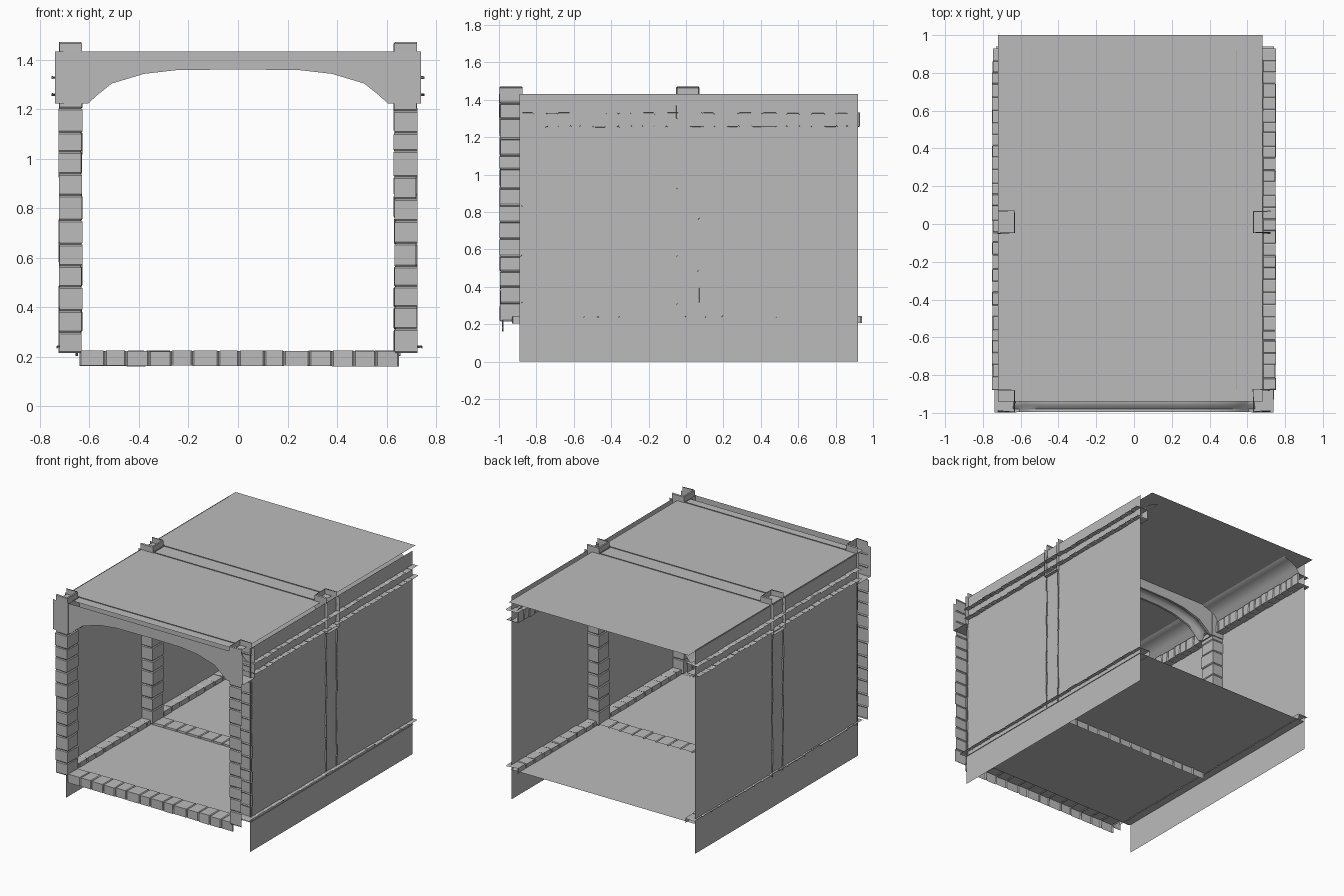
import bpy
import bmesh
import random
from mathutils import Vector

random.seed(4)
cube = bpy.data.objects.get("Cube")
if cube:
    bpy.data.objects.remove(cube, do_unlink=True)

stone = bpy.data.materials.new("grey_stone")
stone.use_nodes = True
GREY = (0.5, 0.5, 0.5, 1)
stone.diffuse_color = GREY
stone.node_tree.nodes["Principled BSDF"].inputs["Base Color"].default_value = GREY


def sheet(name, rows, smooth=False):
    """Skin a grid of points given as rows of equal length."""
    bm = bmesh.new()
    grid = [[bm.verts.new(p) for p in row] for row in rows]
    for r0, r1 in zip(grid, grid[1:]):
        for i in range(len(r0) - 1):
            bm.faces.new((r0[i], r0[i + 1], r1[i + 1], r1[i]))
    bmesh.ops.recalc_face_normals(bm, faces=bm.faces)
    mesh = bpy.data.meshes.new(name)
    bm.to_mesh(mesh)
    bm.free()
    mesh.materials.append(stone)
    obj = bpy.data.objects.new(name, mesh)
    bpy.context.collection.objects.link(obj)
    if smooth:
        bpy.ops.object.select_all(action='DESELECT')
        obj.select_set(True)
        bpy.context.view_layer.objects.active = obj
        bpy.ops.object.shade_smooth_by_angle(angle=0.7)
    return obj


def bricks(name, profile, anchor, start, end, count, place, wobble=0.003):
    """Sweep an open profile as a row of worn bricks with recessed joints."""
    a = Vector(anchor)
    step = (end - start) / count
    cuts = [start + step * (i + (random.uniform(-0.12, 0.12) if 0 < i < count else 0))
            for i in range(count + 1)]
    rows = []
    for t0, t1 in zip(cuts, cuts[1:]):
        shift = [Vector((random.uniform(-wobble, wobble), random.uniform(-wobble, wobble)))
                 for _ in profile]
        for t, inset in ((t0, 0.006), (t0 + 0.006, 0), (t1 - 0.006, 0), (t1, 0.006)):
            row = []
            for p, s in zip(profile, shift):
                d = a - Vector(p)
                q = Vector(p) + s + (d.normalized() * inset if d.length else d)
                row.append(place(q.x, q.y, t))
            rows.append(row)
    return sheet(name, rows)


# Thin shell panels
for side, label in ((-1, "right"), (1, "left")):
    x = side * 0.715
    sheet(label + "_wall", [[(x, -0.89, 0), (x, 0.92, 0)], [(x, -0.89, 1.43), (x, 0.92, 1.43)]])
sheet("floor", [[(-0.71, -0.89, 0.21), (0.72, -0.89, 0.21)], [(-0.71, 0.92, 0.21), (0.72, 0.92, 0.21)]])
sheet("ceiling", [[(-0.72, -0.94, 1.427), (0.68, -0.94, 1.427)], [(-0.72, 1, 1.427), (0.68, 1, 1.427)]])

# Half outline of the arch opening, from the crown to the springing
HALF = [(0, 1.36), (0.25, 1.357), (0.38, 1.342), (0.51, 1.303), (0.57, 1.255), (0.605, 1.222), (0.64, 1.222)]
OUTLINE = [(-x, z) for x, z in reversed(HALF[1:])] + HALF

# Two stone frames: pillars, capitals, arch and threshold
for y0, label in ((-0.995, "front"), (-0.05, "middle")):
    y1 = y0 + 0.12
    for side, hand in ((-1, "right"), (1, "left")):
        bricks(f"{label}_{hand}_pillar",
               [(0.722, y0), (0.63, y0), (0.63, y1), (0.722, y1)], (0.722, (y0 + y1) / 2),
               0.215, 1.47, 14, lambda u, v, t, s=side: (s * u, v, t))
        # Capital, open at the back like the pillar
        cap = [(0.738, y0 - 0.004), (0.622, y0 - 0.004), (0.622, y1 + 0.004), (0.738, y1 + 0.004)]
        sheet(f"{label}_{hand}_capital",
              [[(side * u, v, z) for u, v in cap] for z in (1.222, 1.432)])
        sheet(f"{label}_{hand}_capital_base",
              [[(side * u, v, 1.222) for u, v in pair] for pair in (cap[:2], cap[:1:-1])])
    # Arch: front plate, hollowed underside, back plate
    section = [(0, 0), (0.015, 0), (0.035, 0.022), (0.06, 0.03), (0.085, 0.022), (0.105, 0), (0.12, 0)]
    rows = []
    for x, z in OUTLINE:
        rows.append([(x, y0, 1.432)] + [(x, y0 + v, z + w) for v, w in section] + [(x, y1, 1.432)])
    sheet(label + "_arch", rows, smooth=True)
    bricks(label + "_threshold", [(y0 + 0.012, 0.163), (y0 + 0.012, 0.224), (y1, 0.224)],
           (y1, 0.163), -0.64, 0.65, 14, lambda u, v, t: (t, u, v), 0.002)

# Mouldings along each side wall
for side, hand in ((-1, "right"), (1, "left")):
    along = lambda u, v, t, s=side: (s * u, t, v)
    bricks(hand + "_skirting", [(0.648, 0.205), (0.648, 0.243), (0.735 + 0.006 * side, 0.243)],
           (0.74, 0.205), -0.93, 0.94, 20, along)
    bricks(hand + "_brick_band", [(0.75, 1.33), (0.655, 1.33), (0.655, 1.255), (0.75, 1.255)],
           (0.75, 1.29), -0.88, 0.93, 28, along)
    cove = [(0.685, 1.33), (0.665, 1.345), (0.645, 1.375), (0.61, 1.4), (0.575, 1.413), (0.56, 1.415), (0.54, 1.428)]
    sheet(hand + "_cornice", [[(side * x, y, z) for x, z in cove] for y in (-0.88, 0.92)], smooth=True)
